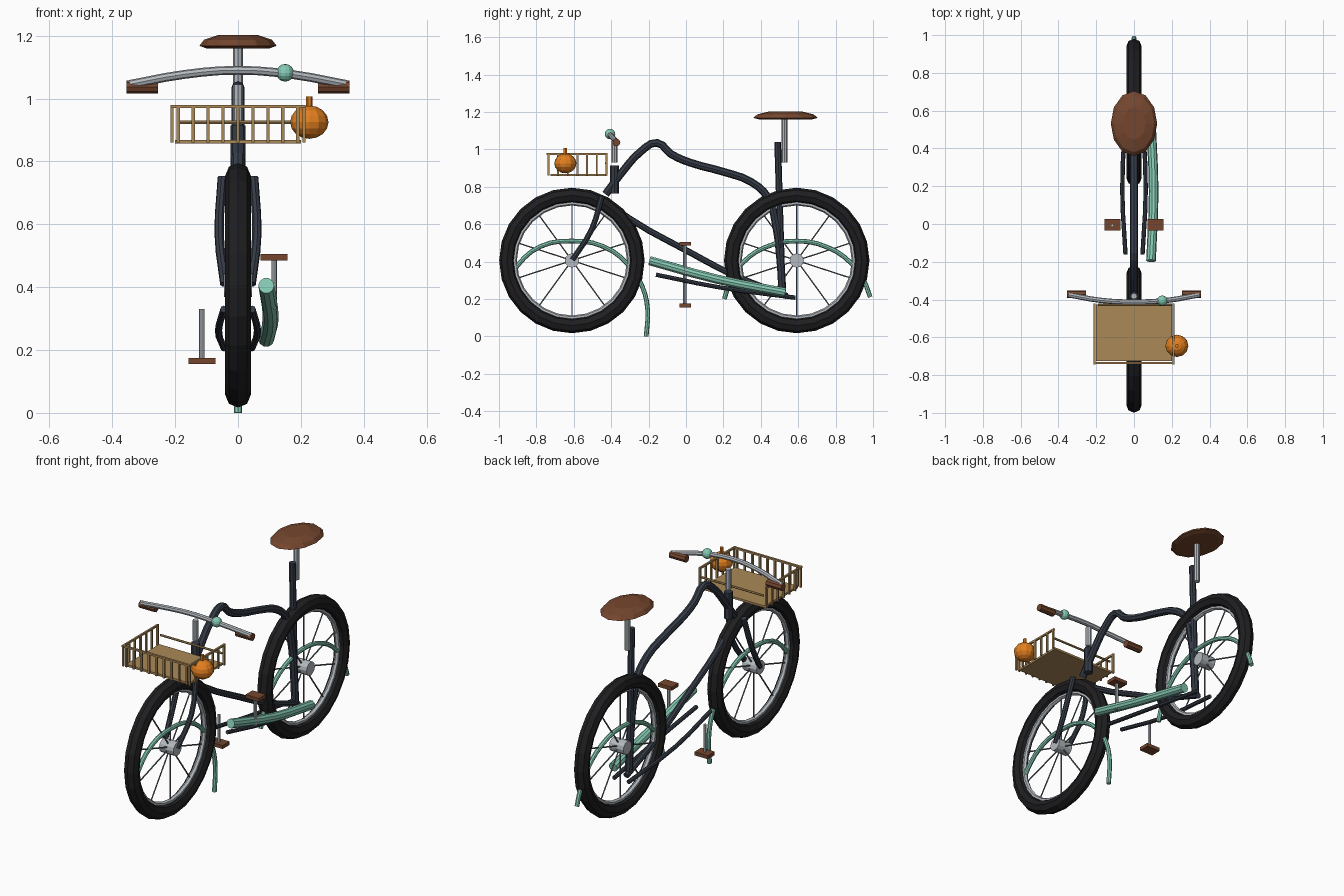
import bpy, bmesh
from math import pi, cos, sin
from mathutils import Vector

if "Cube" in bpy.data.objects:
    bpy.data.objects.remove(bpy.data.objects["Cube"])


def mat(name, r, g, b):
    m = bpy.data.materials.new(name)
    m.diffuse_color = [(c / 255) ** 2.2 for c in (r, g, b)] + [1]
    m.use_nodes = True
    m.node_tree.nodes["Principled BSDF"].inputs["Base Color"].default_value = m.diffuse_color
    return m


DARK = mat("dark_paint", 56, 62, 72)
RUBBER = mat("rubber", 36, 36, 38)
STEEL = mat("steel", 178, 184, 190)
SPOKE = mat("spoke_steel", 110, 116, 122)
MINT = mat("mint_paint", 132, 200, 178)
LEATHER = mat("leather", 116, 72, 50)
WICKER = mat("wicker", 170, 136, 88)
ORANGE = mat("orange", 226, 126, 36)


def finish(name, bm, material):
    me = bpy.data.meshes.new(name)
    bm.to_mesh(me)
    bm.free()
    me.materials.append(material)
    ob = bpy.data.objects.new(name, me)
    bpy.context.collection.objects.link(ob)
    return ob


def tube(name, pts, r, material, sides=8):
    """Round tube through points; smooth curve when more than two."""
    cu = bpy.data.curves.new(name, 'CURVE')
    cu.dimensions = '3D'
    cu.bevel_depth = r
    cu.bevel_resolution = sides // 2 - 2
    cu.use_fill_caps = True
    cu.resolution_u = 3 if len(pts) > 2 else 1
    sp = cu.splines.new('BEZIER')
    sp.bezier_points.add(len(pts) - 1)
    for b, p in zip(sp.bezier_points, pts):
        b.co = p
        b.handle_left_type = b.handle_right_type = 'AUTO' if len(pts) > 2 else 'VECTOR'
    sp.use_smooth = False
    tmp = bpy.data.objects.new(name + "_path", cu)
    bpy.context.collection.objects.link(tmp)
    dg = bpy.context.evaluated_depsgraph_get()
    me = bpy.data.meshes.new_from_object(tmp.evaluated_get(dg))
    bpy.data.objects.remove(tmp)
    me.name = name
    me.materials.clear()
    me.materials.append(material)
    ob = bpy.data.objects.new(name, me)
    bpy.context.collection.objects.link(ob)
    return ob


def add_box(bm, lo, hi):
    lo, hi = Vector(lo), Vector(hi)
    vs = bmesh.ops.create_cube(bm, size=1)["verts"]
    for v in vs:
        v.co = (lo + hi) / 2 + v.co * (hi - lo)


def box(name, lo, hi, material):
    bm = bmesh.new()
    add_box(bm, lo, hi)
    return finish(name, bm, material)


def ball(name, loc, scale, material, seg=12, rings=8):
    bm = bmesh.new()
    bmesh.ops.create_uvsphere(bm, u_segments=seg, v_segments=rings, radius=1)
    for v in bm.verts:
        v.co = Vector(loc) + v.co * Vector(scale)
    return finish(name, bm, material)


def ring(name, y, major, minor, material, seg, mseg):
    bpy.ops.mesh.primitive_torus_add(location=(0, y, 0.406), rotation=(0, pi / 2, 0),
                                     major_segments=seg, minor_segments=mseg,
                                     major_radius=major, minor_radius=minor)
    ob = bpy.context.object
    ob.name = name
    ob.data.materials.append(material)


def side(pts):
    return [(0, y, z) for y, z in pts]


# Wheels
for label, y in (("front", -0.61), ("rear", 0.592)):
    ring(label + "_tyre", y, 0.348, 0.041, RUBBER, 24, 8)
    ring(label + "_rim", y, 0.308, 0.014, STEEL, 24, 6)
    tube(label + "_hub", [(-0.045, y, 0.406), (0.045, y, 0.406)], 0.038, STEEL, 12)
    for i in range(10):
        a = pi / 2 + i * pi / 5
        tube(f"{label}_spoke_{i}", [(0, y, 0.406),
             (0, y + 0.305 * cos(a), 0.406 + 0.305 * sin(a))], 0.004, SPOKE, 6)

# Fenders
tube("front_fender", side([(-0.96, 0.27), (-0.9, 0.38), (-0.78, 0.48), (-0.61, 0.51), (-0.44, 0.48),
     (-0.31, 0.385), (-0.235, 0.27), (-0.205, 0.14), (-0.213, 0.0)]), 0.0125, MINT)
tube("rear_fender", side([(0.205, 0.2), (0.235, 0.29), (0.3, 0.39), (0.42, 0.475), (0.592, 0.51),
     (0.76, 0.475), (0.885, 0.39), (0.95, 0.3), (0.985, 0.21)]), 0.0125, MINT)

# Frame
tube("top_tube", side([(-0.43, 0.76), (-0.34, 0.88), (-0.24, 0.99), (-0.155, 1.035), (-0.08, 0.975),
     (0.02, 0.93), (0.2, 0.88), (0.35, 0.825), (0.44, 0.74), (0.48, 0.6), (0.505, 0.4),
     (0.515, 0.24)]), 0.021, DARK)
tube("down_tube", side([(-0.38, 0.69), (-0.31, 0.635), (0.02, 0.45), (0.25, 0.33), (0.54, 0.215)]),
     0.017, DARK)
tube("seat_tube", side([(0.49, 1.04), (0.515, 0.22)]), 0.018, DARK)
tube("head_tube", side([(-0.382, 0.765), (-0.382, 0.915)]), 0.024, DARK)
for s, label in ((1, "right"), (-1, "left")):
    tube(label + "_fork_blade", [(s * 0.05, -0.45, 0.75), (s * 0.06, -0.505, 0.57),
         (s * 0.042, -0.607, 0.41)], 0.015, DARK)
    tube(label + "_chain_stay", [(s * 0.045, -0.16, 0.33), (s * 0.062, 0.18, 0.262),
         (s * 0.045, 0.585, 0.207)], 0.0115, DARK)

# Chain guard
tube("chain_guard", [(0.09, -0.195, 0.405), (0.104, 0.17, 0.305), (0.09, 0.53, 0.235)], 0.0255, MINT, 10)

# Cranks and pedals
for s, label, z in ((1, "right", 0.495), (-1, "left", 0.165)):
    tube(label + "_crank", [(s * 0.115, -0.007, 0.33), (s * 0.115, -0.007, z)], 0.009, STEEL)
    xs = sorted((s * 0.072, s * 0.157))
    box(label + "_pedal", (xs[0], -0.035, z - 0.01), (xs[1], 0.027, z + 0.01), LEATHER)

# Seat post and saddle
tube("seat_post", side([(0.527, 0.93), (0.527, 1.165)]), 0.016, STEEL)
bm = bmesh.new()
rows = []
for f, z in ((0.82, 1.16), (1, 1.168), (0.88, 1.187), (0.5, 1.203)):
    rows.append([bm.verts.new((0.123 * f * cos(a), 0.532 + 0.172 * f * sin(a), z))
                 for a in (i * pi / 6 for i in range(12))])
for r0, r1 in zip(rows, rows[1:]):
    for i in range(12):
        j = (i + 1) % 12
        bm.faces.new((r0[i], r0[j], r1[j], r1[i]))
bm.faces.new(rows[0][::-1])
bm.faces.new(rows[-1])
finish("saddle", bm, LEATHER)

# Steering
tube("stem", side([(-0.382, 0.93), (-0.382, 1.045)]), 0.016, STEEL)
tube("handlebar", [(-0.345, -0.375, 1.045), (-0.17, -0.405, 1.077), (0, -0.413, 1.09),
     (0.17, -0.405, 1.077), (0.345, -0.375, 1.045)], 0.014, STEEL)
for s, label in ((1, "right"), (-1, "left")):
    tube(label + "_grip", [(s * 0.255, -0.372, 1.037), (s * 0.355, -0.372, 1.037)], 0.021, LEATHER)
ball("bell", (0.15, -0.406, 1.082), (0.028,) * 3, MINT)

# Basket
bm = bmesh.new()
add_box(bm, (-0.2, -0.725, 0.857), (0.2, -0.425, 0.869))
w = 0.005
for i in range(9):
    x = -0.19 + i * 0.0475
    add_box(bm, (x - w, -0.74, 0.86), (x + w, -0.73, 0.975))
for s in (-1, 1):
    for i in range(7):
        y = -0.735 + i * 0.0515
        add_box(bm, (s * 0.21 - w, y - w, 0.86), (s * 0.21 + w, y + w, 0.975))
    add_box(bm, (s * 0.21 - w, -0.745, 0.97), (s * 0.21 + w, -0.42, 0.98))
add_box(bm, (-0.215, -0.742, 0.97), (0.215, -0.73, 0.98))
finish("basket", bm, WICKER)
tube("basket_back_rail", [(-0.19, -0.428, 0.925), (0.2, -0.428, 0.925)], 0.006, WICKER, 6)

# Pumpkin charm
ball("pumpkin", (0.227, -0.645, 0.925), (0.061, 0.059, 0.053), ORANGE)
tube("pumpkin_stem", [(0.227, -0.645, 0.965), (0.227, -0.645, 1.007)], 0.01, ORANGE, 6)
